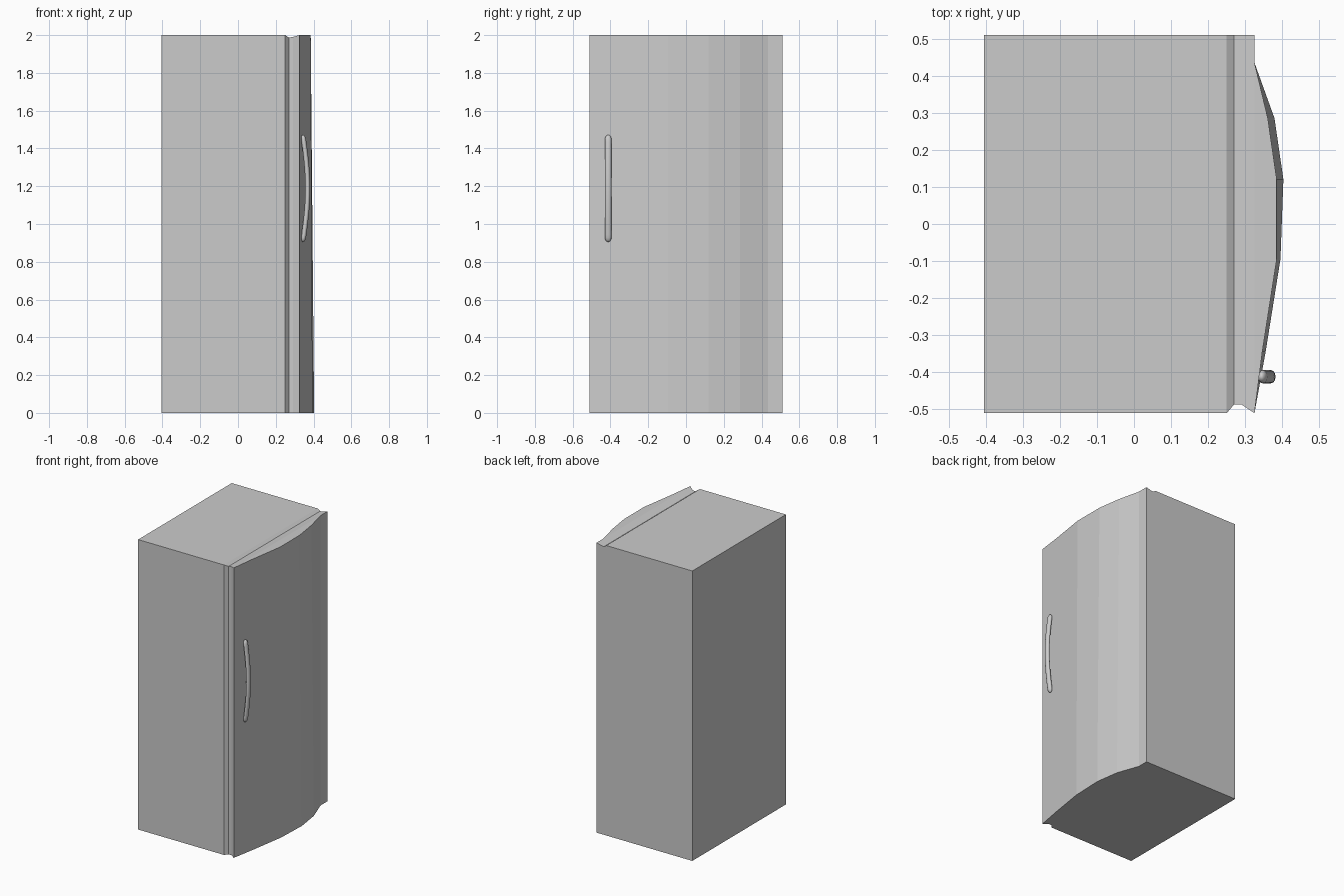
import bpy, bmesh, math

if "Cube" in bpy.data.objects:
    bpy.data.objects.remove(bpy.data.objects["Cube"])

H = 2.0
FRONT, BACK = -0.51, 0.51


def make_object(name, bm):
    bmesh.ops.recalc_face_normals(bm, faces=bm.faces)
    mesh = bpy.data.meshes.new(name)
    bm.to_mesh(mesh)
    bm.free()
    obj = bpy.data.objects.new(name, mesh)
    bpy.context.collection.objects.link(obj)
    return obj


# Cabinet with seal groove: (x, front y, top z) stations from back wall to door
stations = [(-0.405, FRONT, H), (0.25, FRONT, H), (0.27, -0.487, 1.987),
            (0.29, -0.487, 1.99), (0.325, FRONT, H)]
# Bowed door skin: (y, top x, bottom x), slightly fuller at the bottom
door = [(-0.345, 0.346, 0.355), (-0.095, 0.385, 0.395), (0.12, 0.385, 0.403),
        (0.285, 0.361, 0.379), (0.435, 0.325, 0.325)]

bm = bmesh.new()
ft = [bm.verts.new((x, y, z)) for x, y, z in stations]
fb = [bm.verts.new((x, y, 0)) for x, y, z in stations]
bt = [bm.verts.new((x, BACK, z)) for x, y, z in stations]
bb = [bm.verts.new((x, BACK, 0)) for x, y, z in stations]
dt = [bm.verts.new((xt, y, H)) for y, xt, xb in door]
db = [bm.verts.new((xb, y, 0)) for y, xt, xb in door]

# Side walls follow the outline all the way round
top = ft + dt + bt[::-1]
bottom = fb + db + bb[::-1]
for i in range(len(top)):
    j = (i + 1) % len(top)
    bm.faces.new((bottom[i], bottom[j], top[j], top[i]))

# Top strips with the groove, then the door edge, for both ends
for f, b, d in ((ft, bt, dt), (fb, bb, db)):
    for i in range(len(stations) - 2):
        bm.faces.new((f[i], f[i + 1], b[i + 1], b[i]))
    bm.faces.new([f[-2], f[-1], d[-1], b[-1], b[-2]])
    bm.faces.new([f[-1]] + d)
make_object("fridge_cabinet_and_door", bm)

# Bowed handle: elliptical rings along an arc, tapering to rounded ends
Z0, Z1, CY, SIDES, STEPS = 0.905, 1.472, -0.412, 12, 24
bm = bmesh.new()
rings = []
for k in range(1, STEPS):
    t = 0.5 - 0.5 * math.cos(math.pi * k / STEPS)
    z = Z0 + (Z1 - Z0) * t
    cx = 0.344 + 0.025 * math.sin(math.pi * t)
    end = min(z - Z0, Z1 - z)
    s = math.sqrt(max(0.0, 1 - max(0.0, 1 - end / 0.025) ** 2))
    rings.append([bm.verts.new((cx + 0.013 * s * math.cos(a),
                                CY + 0.018 * s * math.sin(a), z))
                  for a in (2 * math.pi * i / SIDES for i in range(SIDES))])
for r0, r1 in zip(rings, rings[1:]):
    for i in range(SIDES):
        j = (i + 1) % SIDES
        bm.faces.new((r0[i], r0[j], r1[j], r1[i]))
for ring, z in ((rings[0], Z0), (rings[-1], Z1)):
    tip = bm.verts.new((0.344, CY, z))
    for i in range(SIDES):
        bm.faces.new((ring[i], ring[(i + 1) % SIDES], tip))
handle = make_object("door_handle", bm)
handle.data.shade_smooth()
